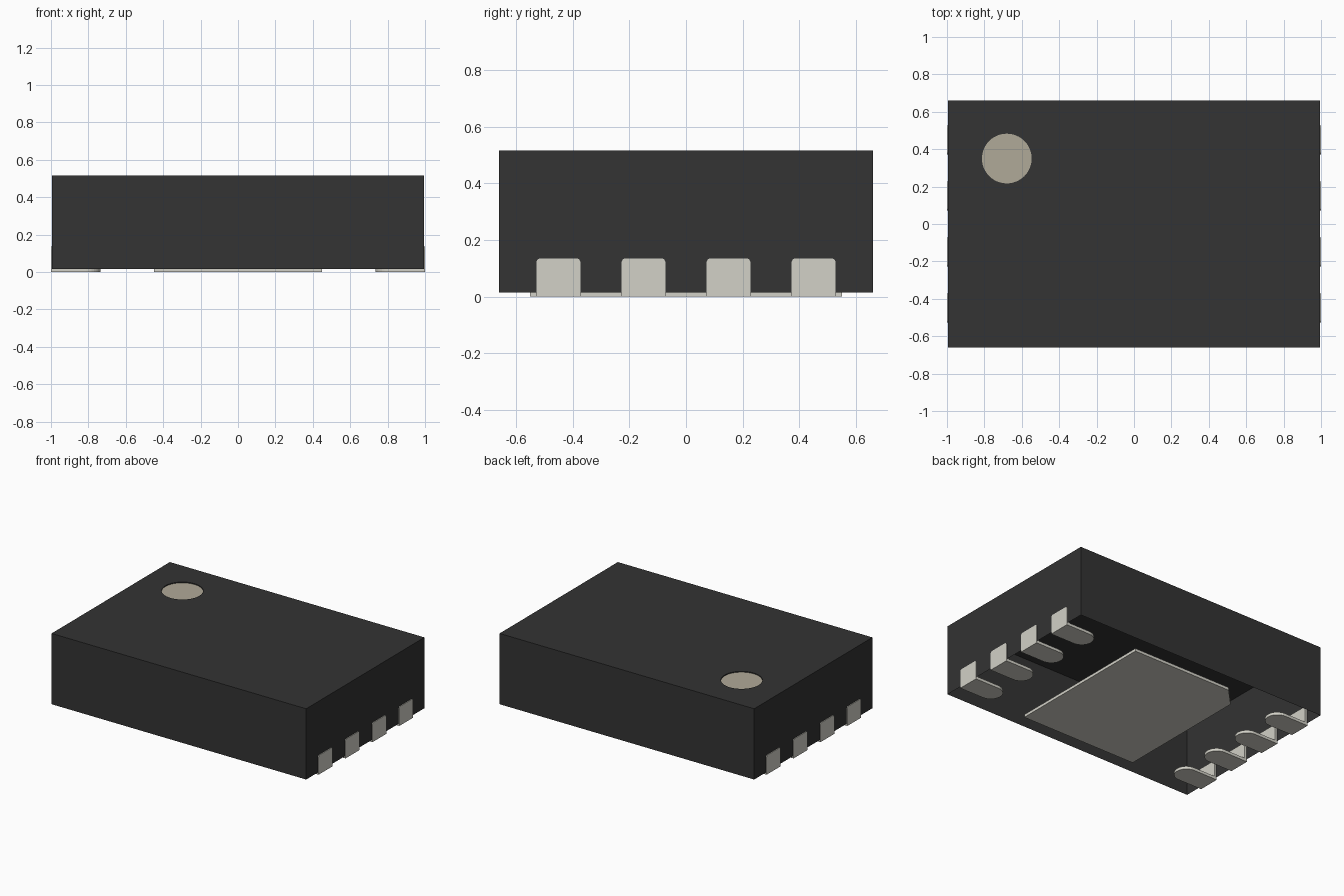
import bpy
import bmesh
import math

default = bpy.data.objects.get("Cube")
if default:
    bpy.data.objects.remove(default, do_unlink=True)


def material(name, rgb):
    m = bpy.data.materials.new(name)
    m.use_nodes = True
    m.diffuse_color = (*rgb, 1)
    m.node_tree.nodes["Principled BSDF"].inputs["Base Color"].default_value = (*rgb, 1)
    return m


BLACK = material("black plastic", (0.033, 0.033, 0.033))
METAL = material("pale metal", (0.645, 0.636, 0.572))
TAN = material("tan marking", (0.435, 0.398, 0.316))


def finish(name, bm, *mats):
    mesh = bpy.data.meshes.new(name)
    bm.to_mesh(mesh)
    bm.free()
    for m in mats:
        mesh.materials.append(m)
    ob = bpy.data.objects.new(name, mesh)
    bpy.context.collection.objects.link(ob)
    return ob


def extrude(bm, points, offset):
    """Add a closed prism: a 3D outline pushed along an offset."""
    verts = [bm.verts.new(p) for p in points]
    face = bm.faces.new(verts)
    top = bmesh.ops.extrude_face_region(bm, geom=[face], use_keep_orig=True)["geom"]
    bmesh.ops.translate(bm, vec=offset, verts=[v for v in top if isinstance(v, bmesh.types.BMVert)])
    bmesh.ops.recalc_face_normals(bm, faces=bm.faces[:])


def arc(cx, cy, r, a0, a1, n):
    angles = [math.radians(a0 + (a1 - a0) * i / n) for i in range(n + 1)]
    return [(cx + r * math.cos(a), cy + r * math.sin(a)) for a in angles]


# Body: shell open underneath, with a shallow round recess in the top
HX, HY, Z0, Z1, DEPTH = 0.995, 0.66, 0.015, 0.515, 0.006
bm = bmesh.new()


def ring(points, z):
    return [bm.verts.new((x, y, z)) for x, y in points]


def walls(low, high):
    n = len(low)
    for i in range(n):
        j = (i + 1) % n
        bm.faces.new((low[i], low[j], high[j], high[i]))


corners = [(-HX, -HY), (HX, -HY), (HX, HY), (-HX, HY)]
circle = arc(-0.68, 0.35, 0.133, 0, 360, 48)[:-1]
upper, rim = ring(corners, Z1), ring(circle, Z1)
floor = ring(circle, Z1 - DEPTH)
walls(ring(corners, Z0), upper)
walls(rim, floor)
edges = [bm.edges.get((loop[i - 1], loop[i])) for loop in (upper, rim) for i in range(len(loop))]
bmesh.ops.triangle_fill(bm, edges=edges, use_beauty=True, normal=(0, 0, 1))
marking = bm.faces.new(floor)
marking.material_index = 1
for f in bm.faces:
    f.normal_update()
    if abs(f.normal.z) > 0.9 and f.normal.z < 0:
        f.normal_flip()
finish("body", bm, BLACK, TAN)

# Central pad underneath, with one clipped corner beside the marking
bm = bmesh.new()
outline = [(-0.45, -0.55), (0.45, -0.55), (0.45, 0.55), (-0.325, 0.55), (-0.45, 0.42)]
extrude(bm, [(x, y, 0) for x, y in outline], (0, 0, 0.02))
finish("central_pad", bm, METAL)

# Terminals: a round-ended foot below and a small plate up the side wall
W, T, H, R = 0.0775, 0.02, 0.135, 0.014
for side, label in ((1, "left"), (-1, "right")):
    for i in range(4):
        y = -0.45 + 0.3 * i
        bm = bmesh.new()
        foot = [(1.0, -W), (1.0, W)] + arc(0.735 + W, 0, W, 90, 270, 16)
        extrude(bm, [(side * px, y + py, 0) for px, py in foot], (0, 0, T))
        plate = [(-W, T), (W, T)] + arc(W - R, H - R, R, 0, 90, 4) + arc(R - W, H - R, R, 90, 180, 4)
        extrude(bm, [(side, y + py, pz) for py, pz in plate], (-side * T, 0, 0))
        finish(f"{label}_terminal_{i + 1}", bm, METAL)
